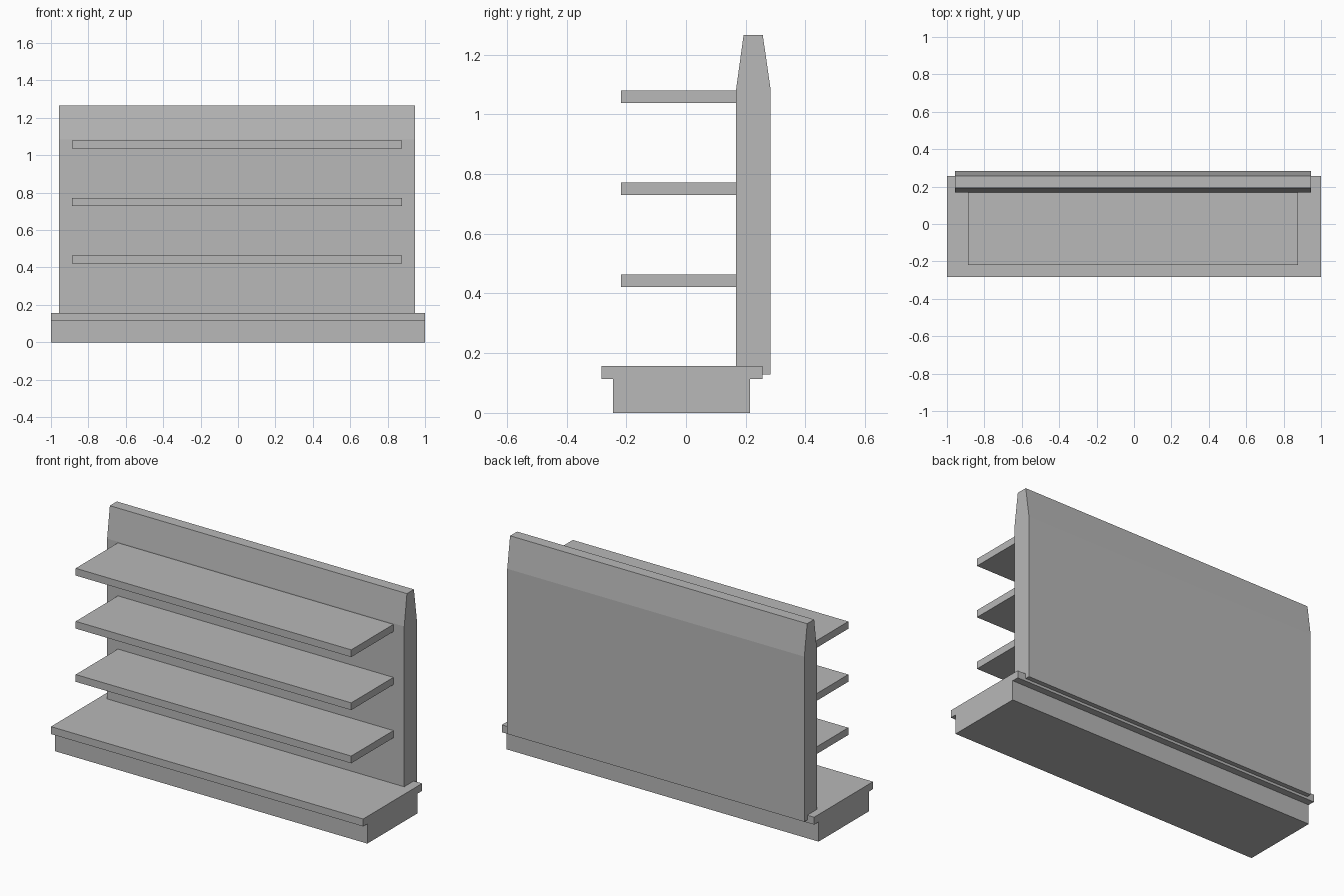
import bpy
import bmesh

cube = bpy.data.objects.get("Cube")
if cube:
    bpy.data.objects.remove(cube, do_unlink=True)

grey = bpy.data.materials.new("shelf_grey")
grey.use_nodes = True
colour = (0.48, 0.48, 0.48, 1)
grey.diffuse_color = colour
grey.node_tree.nodes["Principled BSDF"].inputs["Base Color"].default_value = colour


def extrude_profile(name, profile, x0, x1):
    """Extrude a closed (y, z) side profile along x."""
    bm = bmesh.new()
    face = bm.faces.new([bm.verts.new((x0, y, z)) for y, z in profile])
    result = bmesh.ops.extrude_face_region(bm, geom=[face])
    verts = [v for v in result["geom"] if isinstance(v, bmesh.types.BMVert)]
    bmesh.ops.translate(bm, verts=verts, vec=(x1 - x0, 0, 0))
    bmesh.ops.recalc_face_normals(bm, faces=bm.faces)
    mesh = bpy.data.meshes.new(name)
    bm.to_mesh(mesh)
    bm.free()
    mesh.materials.append(grey)
    obj = bpy.data.objects.new(name, mesh)
    bpy.context.collection.objects.link(obj)
    return obj


def box_profile(y0, y1, z0, z1):
    return [(y0, z0), (y1, z0), (y1, z1), (y0, z1)]


# Plinth with an overhanging lip at front and back
extrude_profile("base", [
    (-0.245, 0), (0.215, 0), (0.215, 0.114), (0.256, 0.114),
    (0.256, 0.157), (-0.283, 0.157), (-0.283, 0.114), (-0.245, 0.114),
], -1, 1)

# Upright panel, tapered toward its top edge
extrude_profile("back_panel", [
    (0.168, 0.129), (0.283, 0.129), (0.283, 1.085),
    (0.257, 1.266), (0.193, 1.266), (0.168, 1.085),
], -0.956, 0.947)

# Three equal shelves
for name, z in (("lower", 0.422), ("middle", 0.73), ("upper", 1.037)):
    extrude_profile(name + "_shelf", box_profile(-0.218, 0.17, z, z + 0.042), -0.887, 0.878)
